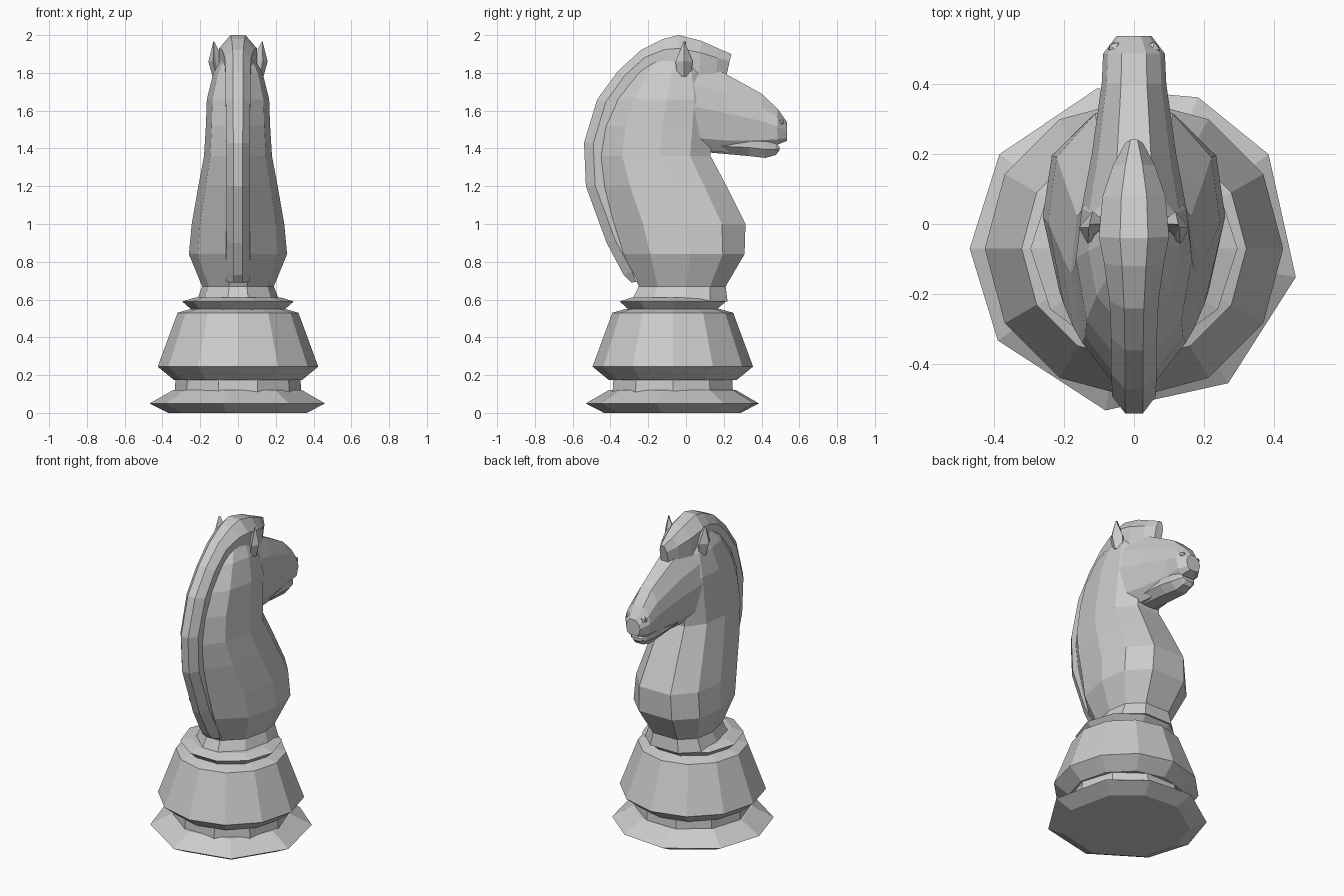
import bpy, bmesh, math


def loft(name, rings):
    """Skin a list of closed rings with flat caps at both ends."""
    bm = bmesh.new()
    vs = [[bm.verts.new(p) for p in ring] for ring in rings]
    n = len(vs[0])
    for a, b in zip(vs, vs[1:]):
        for i in range(n):
            j = (i + 1) % n
            bm.faces.new((a[i], a[j], b[j], b[i]))
    bm.faces.new(vs[0])
    bm.faces.new(vs[-1])
    bmesh.ops.recalc_face_normals(bm, faces=bm.faces)
    me = bpy.data.meshes.new(name)
    bm.to_mesh(me)
    bm.free()
    ob = bpy.data.objects.new(name, me)
    bpy.context.collection.objects.link(ob)
    return ob


def turned(name, profile, angles):
    """Faceted turned part about the pedestal axis."""
    return loft(name, [[(r * math.cos(math.radians(a)), -0.07 + r * math.sin(math.radians(a)), z)
                        for a in angles] for r, z in profile])


def mirrored(half):
    return half + [(-x, y, z) for x, y, z in reversed(half)]


# Pedestal: irregular nine-sided foot, waist, drum and collar
foot_angles = [-10, 35, 67, 103, 145, 180, 214, 260, 305]
ten = [i * 36 for i in range(10)]
twelve = [i * 30 for i in range(12)]
turned("foot", [(0.37, 0), (0.468, 0.05), (0.345, 0.12)], foot_angles)
turned("waist", [(0.335, 0.11), (0.33, 0.19)], ten)
turned("drum", [(0.34, 0.175), (0.425, 0.245), (0.32, 0.53), (0.25, 0.55)], twelve)
turned("collar", [(0.23, 0.53), (0.25, 0.55), (0.295, 0.59), (0.23, 0.61)], ten)

# Neck: z, back y, front y, half width
neck = [(0.59, -0.29, 0.22, 0.22), (0.67, -0.25, 0.21, 0.19), (0.84, -0.33, 0.31, 0.26),
        (1.0, -0.38, 0.315, 0.245), (1.2, -0.44, 0.215, 0.21), (1.36, -0.47, 0.13, 0.18),
        (1.52, -0.45, 0.14, 0.17), (1.66, -0.39, 0.14, 0.165), (1.8, -0.29, 0.10, 0.13),
        (1.92, -0.15, 0.04, 0.06)]
loft("neck", [mirrored([(w * .45, f, z), (w * .9, f - .18 * (f - b), z),
                        (w, f - .45 * (f - b), z), (w * .82, b + .22 * (f - b), z),
                        (w * .25, b, z)]) for z, b, f, w in neck])

# Head: y, top z, bottom z, half width
head = [(-0.10, 1.90, 1.46, 0.13), (0.04, 1.86, 1.385, 0.15), (0.20, 1.80, 1.38, 0.12),
        (0.40, 1.69, 1.40, 0.092), (0.485, 1.61, 1.42, 0.088), (0.535, 1.54, 1.44, 0.05)]
loft("head", [mirrored([(w * .4, y, t), (w * .85, y, t - .25 * (t - b)),
                        (w, y, t - .5 * (t - b)), (w * .85, y, b + .15 * (t - b)),
                        (w * .5, y, b)]) for y, t, b, w in head])

# Lower jaw below the mouth line
jaw = [(0.05, 1.45, 1.385, 0.085), (0.33, 1.45, 1.36, 0.08), (0.42, 1.44, 1.35, 0.07),
       (0.475, 1.425, 1.365, 0.055), (0.495, 1.41, 1.39, 0.04)]
loft("lower_jaw", [mirrored([(w, y, t), (w, y, (t + b) / 2), (w * .5, y, b)])
                   for y, t, b, w in jaw])

# Mane and forelock: outer y, z, inner y, z, half width
mane = [(-0.29, 0.69, -0.22, 0.70, 0.06), (-0.33, 0.73, -0.20, 0.78, 0.06),
        (-0.42, 0.90, -0.29, 0.94, 0.06), (-0.53, 1.20, -0.39, 1.21, 0.06),
        (-0.54, 1.43, -0.40, 1.42, 0.062), (-0.47, 1.66, -0.34, 1.62, 0.065),
        (-0.36, 1.81, -0.26, 1.74, 0.065), (-0.24, 1.92, -0.18, 1.81, 0.07),
        (-0.12, 1.98, -0.10, 1.82, 0.085), (-0.04, 2.0, -0.03, 1.80, 0.10),
        (0.08, 1.97, 0.07, 1.79, 0.09), (0.17, 1.93, 0.16, 1.785, 0.06),
        (0.24, 1.90, 0.215, 1.79, 0.025)]
loft("mane", [mirrored([(w * .4, a, b), (w, a + .35 * (c - a), b + .35 * (d - b)), (w, c, d)])
              for a, b, c, d, w in mane])

# Ears and nostrils on both sides
ear = [(0.105, 1.78, 0.035), (0.118, 1.86, 0.046), (0.128, 1.965, 0.003)]
for side, s in (("left", -1), ("right", 1)):
    loft(side + "_ear", [[(s * (x + r * .85), -0.01, z), (s * x, -0.01 + r, z),
                          (s * (x - r), 0, z), (s * x, -0.01 - r * .5, z),
                          (s * (x + r * .3), -0.01 - r, z)] for x, z, r in ear])
    bpy.ops.mesh.primitive_ico_sphere_add(subdivisions=1, radius=0.024,
                                          location=(s * 0.052, 0.497, 1.54))
    bpy.context.object.name = side + "_nostril"
